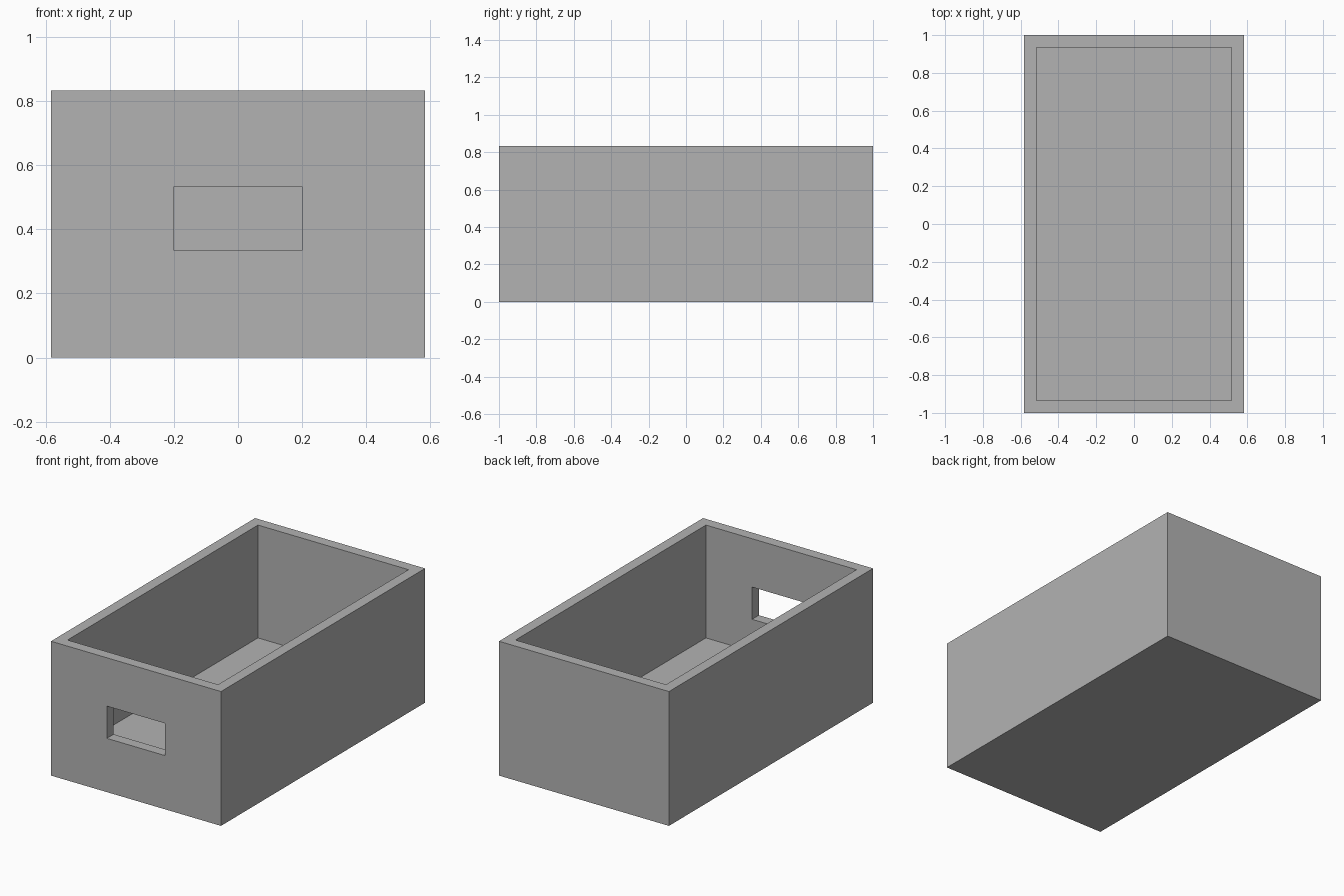
import bpy
import bmesh
from mathutils import Vector

cube = bpy.data.objects.get("Cube")
if cube:
    bpy.data.objects.remove(cube, do_unlink=True)

WIDTH, LENGTH, HEIGHT = 1.1667, 2.0, 0.8333
WALL, FLOOR = 0.0667, 0.1333

grey = bpy.data.materials.new("plain grey")
grey.use_nodes = True
colour = (0.45, 0.45, 0.45, 1)
grey.diffuse_color = colour
grey.node_tree.nodes["Principled BSDF"].inputs["Base Color"].default_value = colour


def box(name, low, high):
    """Box spanning two opposite corners."""
    low, high = Vector(low), Vector(high)
    bm = bmesh.new()
    bmesh.ops.create_cube(bm, size=1)
    bmesh.ops.scale(bm, vec=high - low, verts=bm.verts)
    bmesh.ops.translate(bm, vec=(low + high) / 2, verts=bm.verts)
    mesh = bpy.data.meshes.new(name)
    bm.to_mesh(mesh)
    bm.free()
    mesh.materials.append(grey)
    obj = bpy.data.objects.new(name, mesh)
    bpy.context.collection.objects.link(obj)
    return obj


def cut(target, cutter):
    """Subtract a hidden cutter from the target."""
    mod = target.modifiers.new(cutter.name, "BOOLEAN")
    mod.operation = "DIFFERENCE"
    mod.solver = "EXACT"
    mod.object = cutter
    cutter.hide_render = True
    cutter.hide_set(True)


# Open-topped crate with a thick floor
x, y = WIDTH / 2, LENGTH / 2
crate = box("crate", (-x, -y, 0), (x, y, HEIGHT))
cut(crate, box("cavity_cutter", (WALL - x, WALL - y, FLOOR),
               (x - WALL, y - WALL, HEIGHT + 0.2)))

# Handle slot through the front wall only
cut(crate, box("handle_cutter", (-0.2, -y - 0.1, 0.3333),
               (0.2, -y + WALL + 0.1, 0.5333)))
